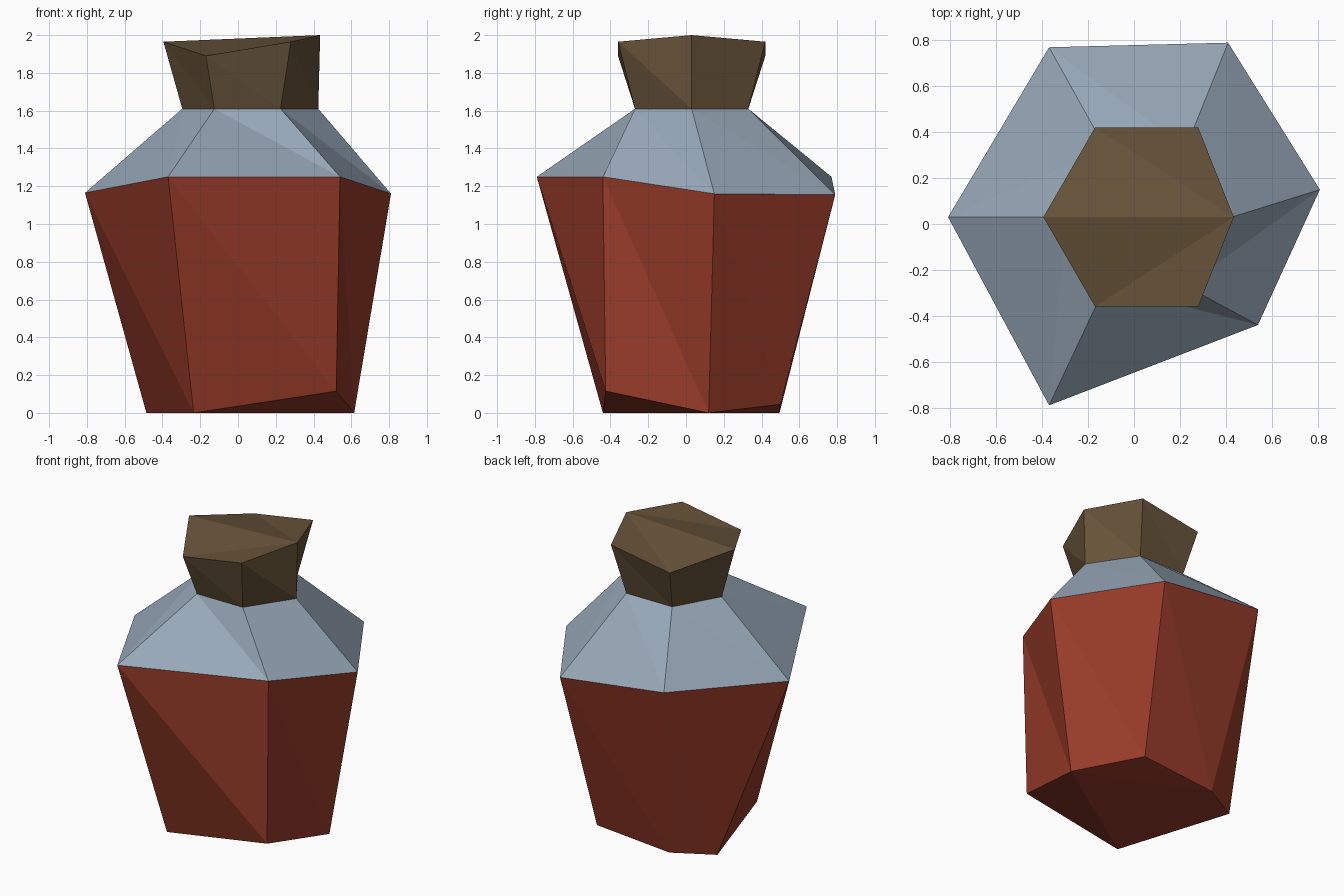
import bpy

if "Cube" in bpy.data.objects:
    bpy.data.objects.remove(bpy.data.objects["Cube"])


def material(name, rgb):
    mat = bpy.data.materials.new(name)
    mat.diffuse_color = (*rgb, 1.0)
    mat.use_nodes = True
    mat.node_tree.nodes["Principled BSDF"].inputs["Base Color"].default_value = mat.diffuse_color
    return mat


# Irregular six-sided rings, counter-clockwise from the left corner
foot = [(-0.485, 0.35, 0), (-0.235, -0.44, 0), (0.52, -0.425, 0.115),
        (0.615, 0.12, 0), (0.33, 0.50, 0.045), (-0.22, 0.495, 0)]
shoulder = [(-0.81, 0.03, 1.165), (-0.37, -0.79, 1.25), (0.54, -0.44, 1.25),
            (0.81, 0.15, 1.16), (0.41, 0.79, 1.155), (-0.37, 0.77, 1.25)]
neck = [(-0.295, 0.03, 1.61), (-0.125, -0.27, 1.61), (0.225, -0.27, 1.61),
        (0.425, 0.03, 1.61), (0.225, 0.33, 1.61), (-0.125, 0.33, 1.61)]
rim = [(-0.395, 0.03, 1.965), (-0.17, -0.36, 1.89), (0.28, -0.36, 1.965),
       (0.435, 0.03, 2.0), (0.28, 0.42, 1.965), (-0.17, 0.42, 1.89)]


def band(name, lower, upper, mat, caps=()):
    """Join two rings with triangle pairs, plus optional cap faces."""
    n = len(lower)
    faces = list(caps)
    for i in range(n):
        j = (i + 1) % n
        faces += [(i, j, n + i), (j, n + j, n + i)]
    mesh = bpy.data.meshes.new(name)
    mesh.from_pydata(lower + upper, [], faces)
    mesh.materials.append(mat)
    mesh.update()
    obj = bpy.data.objects.new(name, mesh)
    bpy.context.collection.objects.link(obj)
    return obj


# Bottle body with chipped underside
band("bottle_body", foot, shoulder, material("red liquid", (0.31, 0.044, 0.022)),
     [(1, 3, 2), (3, 5, 4), (0, 5, 3), (0, 3, 1)])

# Sloping glass shoulder
band("bottle_shoulder", shoulder, neck, material("pale blue glass", (0.31, 0.39, 0.48)))

# Flared stopper, its top fanned from the highest corner
band("stopper", neck, rim, material("brown cork", (0.135, 0.086, 0.041)),
     [(9, 6 + (4 + k) % 6, 6 + (5 + k) % 6) for k in range(4)])
